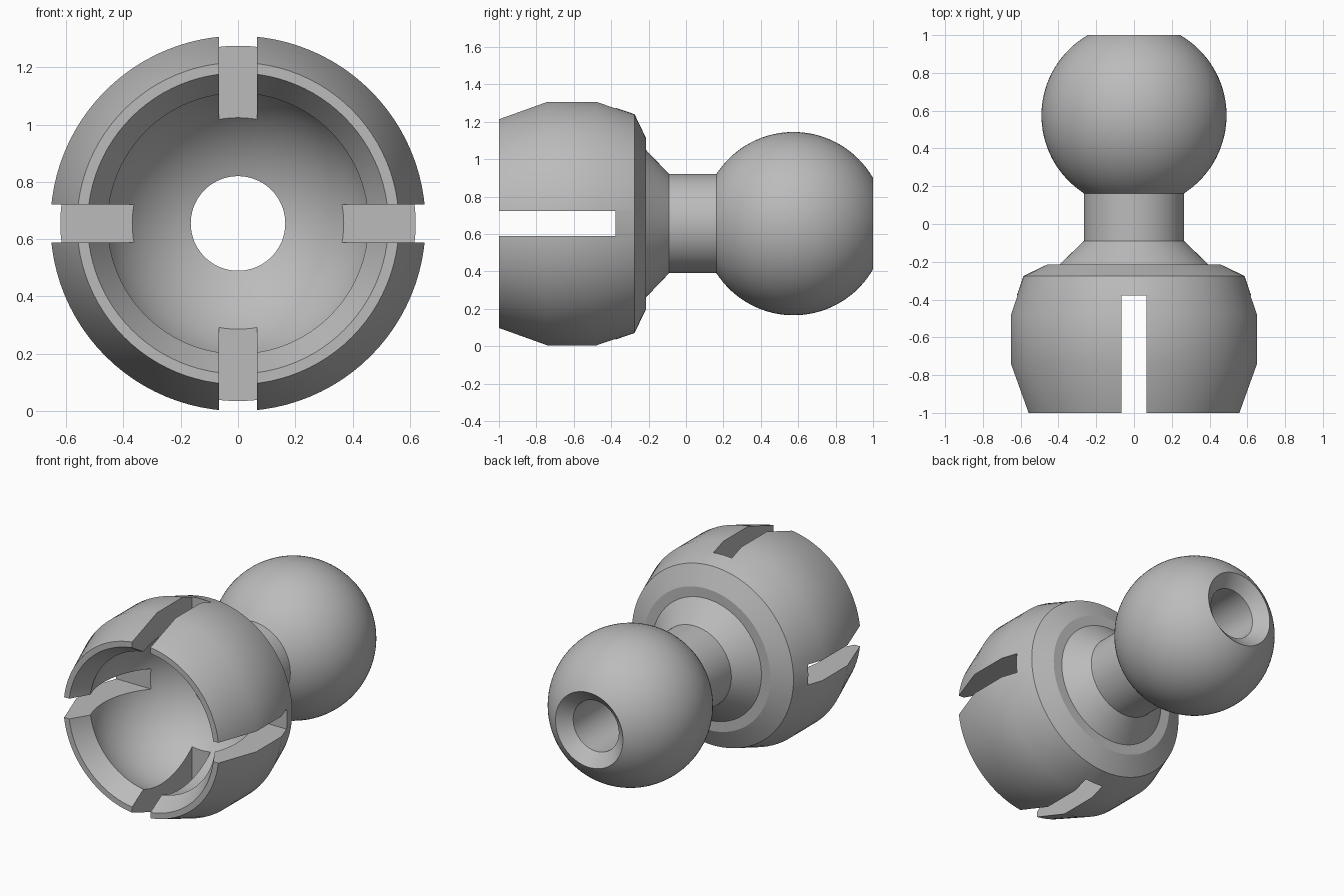
import bpy
import bmesh
import math

default = bpy.data.objects.get("Cube")
if default:
    bpy.data.objects.remove(default, do_unlink=True)

AXIS_Z = 0.655      # height of the shared axis, which runs along y
BALL_R = 0.49
BORE_R = 0.165
SEGMENTS = 96

grey = bpy.data.materials.new("plain grey")
grey.use_nodes = True
colour = (0.5, 0.5, 0.5, 1)
grey.diffuse_color = colour
grey.node_tree.nodes["Principled BSDF"].inputs["Base Color"].default_value = colour


def arc(centre, r_start, side_start, r_end, side_end, steps=32):
    """Points (radius, y) on a ball of radius BALL_R between two radii."""
    a = math.asin(r_start / BALL_R)
    b = math.asin(r_end / BALL_R)
    a = a if side_start > 0 else math.pi - a
    b = b if side_end > 0 else math.pi - b
    angles = [a + (b - a) * i / steps for i in range(steps + 1)]
    return [(BALL_R * math.sin(t), centre + BALL_R * math.cos(t)) for t in angles]


def lathe(name, profile):
    """Turn a closed (radius, y) profile around the axis."""
    bm = bmesh.new()
    rings = []
    for i in range(SEGMENTS):
        t = 2 * math.pi * i / SEGMENTS
        rings.append([bm.verts.new((r * math.cos(t), y, AXIS_Z + r * math.sin(t)))
                      for r, y in profile])
    n = len(profile)
    for i, ring in enumerate(rings):
        nxt = rings[(i + 1) % SEGMENTS]
        for j in range(n):
            k = (j + 1) % n
            bm.faces.new((ring[j], ring[k], nxt[k], nxt[j]))
    bmesh.ops.recalc_face_normals(bm, faces=bm.faces)
    mesh = bpy.data.meshes.new(name)
    bm.to_mesh(mesh)
    bm.free()
    obj = bpy.data.objects.new(name, mesh)
    bpy.context.collection.objects.link(obj)
    mesh.materials.append(grey)
    return obj


# Outside of the socket, shoulder and neck
profile = [(0.525, -1), (0.562, -1), (0.655, -0.74), (0.655, -0.48),
           (0.585, -0.275), (0.46, -0.215), (0.395, -0.215),
           (0.265, -0.09), (0.265, 0.162)]
# Ball with flat-cut end, countersink and bore
profile += arc(0.575, 0.265, -1, 0.244, 1)[1:]
profile += [(BORE_R, 0.93)]
# Spherical socket and its tapered mouth
profile += arc(-0.70, BORE_R, 1, 0.455, -1)

joint = lathe("ball_and_socket_link", profile)

# Four slots in the socket wall, cut by two crossed bars
for name, size in (("side_slots", (1.6, 0.8, 0.133)), ("upright_slots", (0.133, 0.8, 1.6))):
    bpy.ops.mesh.primitive_cube_add(size=1, location=(0, -0.378 - 0.4, AXIS_Z))
    cutter = bpy.context.object
    cutter.name = name
    cutter.scale = size
    cutter.hide_render = True
    bpy.context.view_layer.update()
    cut = joint.modifiers.new(name, "BOOLEAN")
    cut.operation = "DIFFERENCE"
    cut.solver = "EXACT"
    cut.object = cutter
    bpy.ops.object.select_all(action="DESELECT")
    joint.select_set(True)
    bpy.context.view_layer.objects.active = joint
    bpy.ops.object.modifier_apply(modifier=cut.name)
    bpy.data.objects.remove(cutter, do_unlink=True)

bpy.ops.object.shade_smooth_by_angle(angle=math.radians(25))
